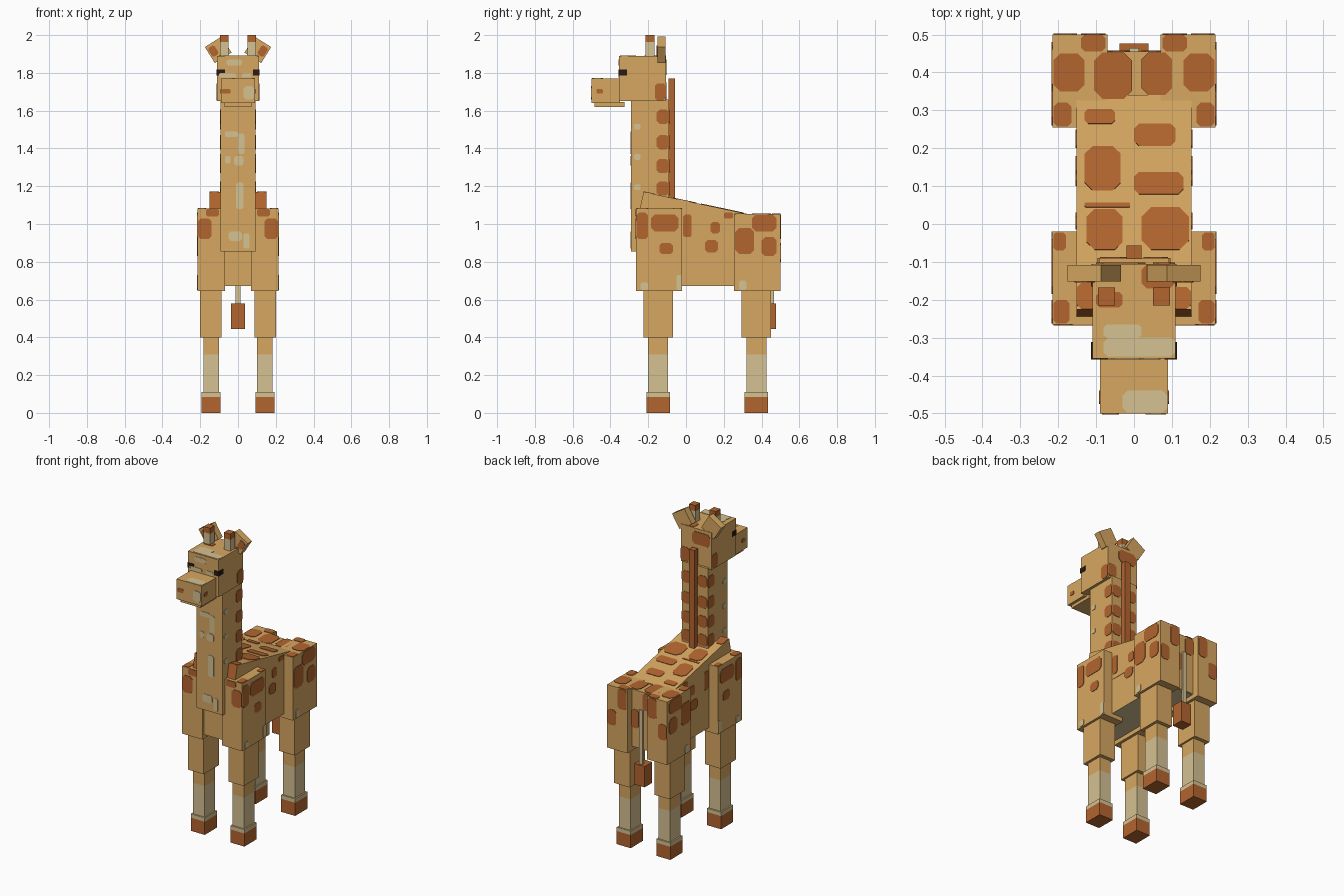
import bpy, bmesh
from math import radians, atan2
from mathutils import Vector

cube = bpy.data.objects.get("Cube")
if cube:
    bpy.data.objects.remove(cube, do_unlink=True)


def material(name, colour):
    mat = bpy.data.materials.new(name)
    mat.use_nodes = True
    mat.diffuse_color = (*colour, 1)
    node = next(n for n in mat.node_tree.nodes if n.type == 'BSDF_PRINCIPLED')
    node.inputs["Base Color"].default_value = (*colour, 1)
    return mat


TAN = material("tan coat", (.68, .39, .12))
BROWN = material("brown patch", (.45, .13, .028))
CREAM = material("cream", (.67, .54, .29))
DARK = material("dark eye", (.02, .01, .006))


def finish(name, bm, mats, loc=(0, 0, 0), rot=(0, 0, 0)):
    bmesh.ops.recalc_face_normals(bm, faces=bm.faces)
    mesh = bpy.data.meshes.new(name)
    bm.to_mesh(mesh)
    bm.free()
    for mat in mats:
        mesh.materials.append(mat)
    obj = bpy.data.objects.new(name, mesh)
    obj.location, obj.rotation_euler = loc, rot
    bpy.context.collection.objects.link(obj)
    return obj


def box(name, xs, ys, zs, mats, split=None, loc=(0, 0, 0), rot=(0, 0, 0)):
    """Box from ranges; faces above the split height take the second colour."""
    bm = bmesh.new()
    bmesh.ops.create_cube(bm, size=1)
    ranges = (xs, ys, zs)
    for v in bm.verts:
        v.co = Vector([sum(r) / 2 + c * (r[1] - r[0]) for r, c in zip(ranges, v.co)])
    if split is not None:
        bmesh.ops.bisect_plane(bm, geom=bm.verts[:] + bm.edges[:] + bm.faces[:],
                               plane_co=(0, 0, split), plane_no=(0, 0, 1))
        for f in bm.faces:
            f.material_index = int(f.calc_center_median().z > split)
    return finish(name, bm, mats, loc, rot)


def plates(name, axis, pos, out, mat, rects, chamfer=.22, loc=(0, 0, 0), rot=(0, 0, 0)):
    """Thin painted patches with clipped corners, on a plane facing one axis."""
    bm = bmesh.new()
    other = [i for i in range(3) if i != axis]
    for u0, u1, v0, v1 in rects:
        c = chamfer * min(u1 - u0, v1 - v0)
        if c:
            outline = [(u0 + c, v0), (u1 - c, v0), (u1, v0 + c), (u1, v1 - c),
                       (u1 - c, v1), (u0 + c, v1), (u0, v1 - c), (u0, v0 + c)]
        else:
            outline = [(u0, v0), (u1, v0), (u1, v1), (u0, v1)]
        verts = []
        for u, v in outline:
            co = Vector()
            co[axis], co[other[0]], co[other[1]] = pos, u, v
            verts.append(bm.verts.new(co))
        face = bm.faces.new(verts)
        ext = bmesh.ops.extrude_face_region(bm, geom=[face], use_keep_orig=True)
        for v in ext["geom"]:
            if isinstance(v, bmesh.types.BMVert):
                v.co[axis] += out * .003
    return finish(name, bm, [mat], loc, rot)


def span(side, a, b):
    return tuple(sorted((side * a, side * b)))


X, Y, Z = range(3)

# Trunk with sloping withers on top
box("body", (-.15, .15), (-.25, .455), (.675, 1.045), [TAN])
plates("belly", Z, .675, -1, CREAM, [(-.15, .15, -.25, .45)], 0)
bm = bmesh.new()
profile = [(-.225, 1.17), (.34, 1.05), (.3, .9), (-.245, .9), (-.245, 1.08)]
base = bm.faces.new([bm.verts.new((-.152, y, z)) for y, z in profile])
ext = bmesh.ops.extrude_face_region(bm, geom=[base], use_keep_orig=True)
bmesh.ops.translate(bm, vec=(.304, 0, 0),
                    verts=[v for v in ext["geom"] if isinstance(v, bmesh.types.BMVert)])
bm.normal_update()
bmesh.ops.recalc_face_normals(bm, faces=bm.faces)
for f in bm.faces:
    f.material_index = int(f.normal.y < -.5)
finish("withers", bm, [TAN, BROWN])
slope = -atan2(.12, .565)
plates("back_patches", Z, 0, 1, BROWN,
       [(-.13, -.05, .5, .54), (0, .11, .44, .5), (-.13, -.035, .32, .44),
        (0, .13, .31, .37), (-.13, -.01, .275, .287), (-.125, -.03, .16, .27),
        (.02, .145, .16, .275), (-.15, -.1, 0, .07), (.1, .15, 0, .06)],
       loc=(0, -.225, 1.17), rot=(slope, 0, 0))
plates("rump_patches", Z, 1.05, 1, BROWN, [(-.105, -.005, .33, .453), (.02, .1, .34, .453)])
plates("rear_patches", Y, .455, 1, BROWN, [(-.07, -.01, .93, 1.04), (.02, .07, .8, .92)])

# Neck, mane and the bands that wrap round the back of the neck
box("neck", (-.093, .093), (-.29, -.09), (.855, 1.66), [TAN])
box("mane", (-.02, .02), (-.092, -.057), (1.1, 1.77), [BROWN])
bands = [(z, z + .075) for z in (1.15, 1.27, 1.395, 1.53)]
plates("nape_patches", Y, -.09, 1, BROWN,
       [(a, b, *z) for z in bands for a, b in ((-.09, -.02), (.025, .09))])
plates("throat_marks", Y, -.29, -1, CREAM,
       [(-.07, 0, 1.46, 1.49), (0, .035, 1.37, 1.48), (-.07, -.04, 1.32, 1.36),
        (-.02, .03, 1.31, 1.36), (-.01, .03, 1.08, 1.22), (-.05, .02, .91, .96),
        (.03, .06, .87, .95)])

# Head, muzzle and jaw
box("head", (-.11, .11), (-.355, -.105), (1.65, 1.89), [TAN])
box("muzzle", (-.09, .09), (-.5, -.35), (1.64, 1.77), [TAN])
box("jaw", (-.072, .072), (-.485, -.325), (1.62, 1.645), [TAN])
plates("crown_band", Z, 1.89, 1, CREAM, [(-.08, .108, -.35, -.3), (-.08, .02, -.3, -.265)])
plates("crown_patches", Z, 1.89, 1, BROWN, [(.02, .108, -.17, -.107), (-.1, -.03, -.22, -.18)])
plates("muzzle_top_mark", Z, 1.77, 1, CREAM, [(-.03, .088, -.498, -.44)])
plates("forehead_marks", Y, -.355, -1, CREAM,
       [(-.1, -.01, 1.775, 1.8), (.02, .07, 1.775, 1.8), (-.06, .02, 1.84, 1.87)])
plates("muzzle_marks", Y, -.5, -1, CREAM, [(.03, .085, 1.66, 1.73)])
plates("nostril_patch", Y, -.5, -1, BROWN, [(-.085, -.04, 1.69, 1.715)])
plates("head_back_patches", Y, -.105, 1, BROWN, [(-.1, .03, 1.79, 1.87), (.05, .108, 1.66, 1.75)])
plates("eye_fronts", Y, -.355, -1, DARK,
       [(-.112, -.068, 1.785, 1.817), (.08, .112, 1.785, 1.817)], 0)

# Tail
box("tail", (-.013, .013), (.45, .465), (.57, .93), [CREAM])
box("tail_tuft", (-.038, .038), (.4, .477), (.445, .58), [BROWN])


def leg(name, side, shift, upper_y, top):
    """Thick top block, upper leg, shank and hoof."""
    box(name + "_top_block", span(side, .07, .215), upper_y, (.645, top), [TAN])
    box(name + "_upper", span(side, .088, .2), (shift - .078, shift + .077), (.4, .66), [TAN])
    box(name + "_shank", span(side, .1, .183), (shift - .053, shift + .053), (.1, .4),
        [CREAM, TAN], .31)
    box(name + "_hoof", span(side, .092, .192), (shift - .062, shift + .062), (0, .11),
        [BROWN, CREAM], .085)


for side, word in ((1, "left"), (-1, "right")):
    leg(word + "_front_leg", side, -.147, (-.265, -.02), 1.082)
    leg(word + "_hind_leg", side, .373, (.255, .5), 1.053)

    # Patches on the outer flank
    plates(word + "_leg_patches", X, side * .215, side, BROWN,
           [(-.263, -.2, .92, 1.06), (-.185, -.04, .96, 1.05), (-.14, -.07, .84, .9),
            (.35, .48, .96, 1.05), (.26, .36, .84, .98), (.4, .48, .83, .93)])
    plates(word + "_leg_marks", X, side * .215, side, CREAM,
           [(-.05, -.02, .65, .73), (-.24, -.2, .65, .69), (.28, .32, .65, .7)])
    plates(word + "_flank_patches", X, side * .152, side, BROWN,
           [(-.015, .03, .93, 1.05), (.1, .17, .85, .915), (.13, .18, .95, 1.01),
            (.2, .25, 1.03, 1.06)])

    # Patches on the front, rear and top of the leg blocks
    plates(word + "_shoulder_front_patches", Y, -.265, -1, BROWN,
           [(*span(side, .14, .213), .92, 1.03), (*span(side, .1, .17), 1.04, 1.08)])
    plates(word + "_thigh_rear_patches", Y, .5, 1, BROWN,
           [(*span(side, .075, .14), .92, 1.05), (*span(side, .15, .213), .8, .9)])
    plates(word + "_thigh_top_patches", Z, 1.053, 1, BROWN,
           [(*span(side, .13, .213), .35, .45), (*span(side, .075, .14), .455, .5),
            (*span(side, .165, .213), .257, .32)])
    plates(word + "_shoulder_top_patches", Z, 1.082, 1, BROWN,
           [(*span(side, .17, .213), -.263, -.2), (*span(side, .18, .213), -.07, -.022)])

    # Side markings of neck and head
    plates(word + "_neck_patches", X, side * .093, side, BROWN,
           [(-.155, -.09, *z) for z in bands])
    plates(word + "_neck_marks", X, side * .093, side, CREAM,
           [(-.275, -.24, z, z + .03) for z in (1.18, 1.34, 1.5)])
    plates(word + "_cheek_patch", X, side * .11, side, BROWN, [(-.165, -.107, 1.655, 1.745)])
    plates(word + "_nostril", X, side * .09, side, BROWN, [(-.475, -.44, 1.69, 1.715)])
    plates(word + "_eye_side", X, side * .11, side, DARK, [(-.357, -.312, 1.785, 1.817)], 0)

    # Horns with brown tips and tilted ears
    box(word + "_horn", span(side, .05, .095), (-.215, -.168), (1.88, 2), [CREAM, BROWN], 1.963)
    place = dict(loc=(side * .105, -.13, 1.922), rot=(0, side * radians(32), 0))
    box(word + "_ear", (-.052, .052), (-.022, .022), (-.05, .05), [TAN], **place)
    plates(word + "_ear_patch", Y, -.022, -1, BROWN,
           [(*span(side, .005, .045), -.02, .035)], **place)
